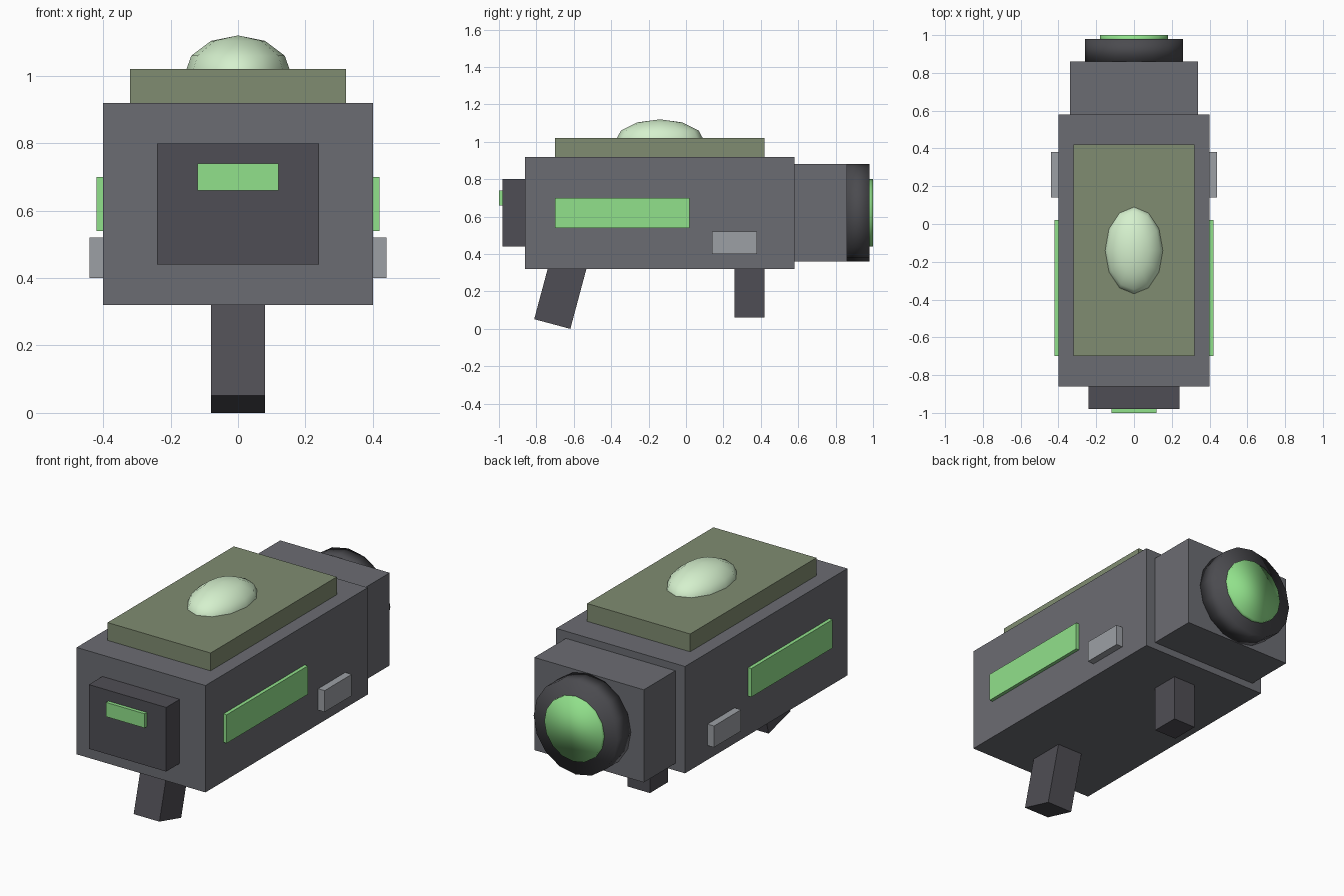
import bpy
import math

if "Cube" in bpy.data.objects:
    bpy.data.objects.remove(bpy.data.objects["Cube"])


def material(name, r, g, b):
    # display colour (0-255) to the linear value Blender expects
    m = bpy.data.materials.new(name)
    m.diffuse_color = [(c / 255) ** 2.2 for c in (r, g, b)] + [1.0]
    m.use_nodes = True
    m.node_tree.nodes["Principled BSDF"].inputs["Base Color"].default_value = m.diffuse_color
    return m


GREY = material("body_grey", 107, 108, 114)
DARK = material("dark_grey", 80, 79, 85)
RING = material("ring_grey", 76, 76, 80)
LIGHT = material("light_grey", 155, 158, 163)
OLIVE = material("olive", 127, 139, 112)
GREEN = material("bright_green", 144, 224, 138)
PALE = material("pale_green", 212, 240, 204)


def finish(name, mat):
    obj = bpy.context.object
    obj.name = name
    obj.data.materials.append(mat)
    return obj


def box(name, mat, x, y, z, tilt=0.0):
    """Box from (min, max) ranges, tilted about x through its centre."""
    mid = [(a + b) / 2 for a, b in (x, y, z)]
    bpy.ops.mesh.primitive_cube_add(size=1, location=mid)
    obj = finish(name, mat)
    obj.scale = [b - a for a, b in (x, y, z)]
    obj.rotation_euler.x = tilt
    return obj


def disc(name, mat, radius, y0, y1):
    """Smooth-shaded cylinder along y on the lens axis."""
    bpy.ops.mesh.primitive_cylinder_add(
        vertices=16, radius=radius, depth=y1 - y0,
        location=(0, (y0 + y1) / 2, 0.62), rotation=(math.pi / 2, 0, 0))
    obj = finish(name, mat)
    bpy.ops.object.shade_smooth()
    return obj


# Main housing and lens block
box("housing", GREY, (-0.40, 0.40), (-0.86, 0.58), (0.32, 0.92))
box("lens_block", GREY, (-0.34, 0.34), (0.58, 0.86), (0.36, 0.88))

# Lens ring and glowing lens
disc("lens_ring", RING, 0.26, 0.86, 0.98)
disc("lens", GREEN, 0.18, 0.96, 1.00)

# Front panel with indicator
box("front_panel", DARK, (-0.24, 0.24), (-0.98, -0.86), (0.44, 0.80))
box("front_indicator", GREEN, (-0.12, 0.12), (-1.00, -0.98), (0.66, 0.74))

# Top plate and dome
box("top_plate", OLIVE, (-0.32, 0.32), (-0.70, 0.42), (0.92, 1.02))
bpy.ops.mesh.primitive_uv_sphere_add(segments=12, ring_count=6, radius=1,
                                     location=(0, -0.14, 1.0))
dome = finish("top_dome", PALE)
dome.scale = (0.16, 0.24, 0.12)
bpy.ops.object.shade_smooth()

# Side strips and side blocks, mirrored
for side, s in (("left", -1), ("right", 1)):
    box(side + "_strip", GREEN, sorted((s * 0.40, s * 0.42)),
        (-0.70, 0.02), (0.54, 0.70))
    box(side + "_block", LIGHT, sorted((s * 0.40, s * 0.44)),
        (0.14, 0.38), (0.40, 0.52))

# Tilted grip and straight rear foot
box("grip", DARK, (-0.08, 0.08), (-0.771, -0.571), (0.02, 0.36),
    tilt=-math.radians(15))
box("rear_foot", DARK, (-0.07, 0.07), (0.26, 0.42), (0.06, 0.34))
